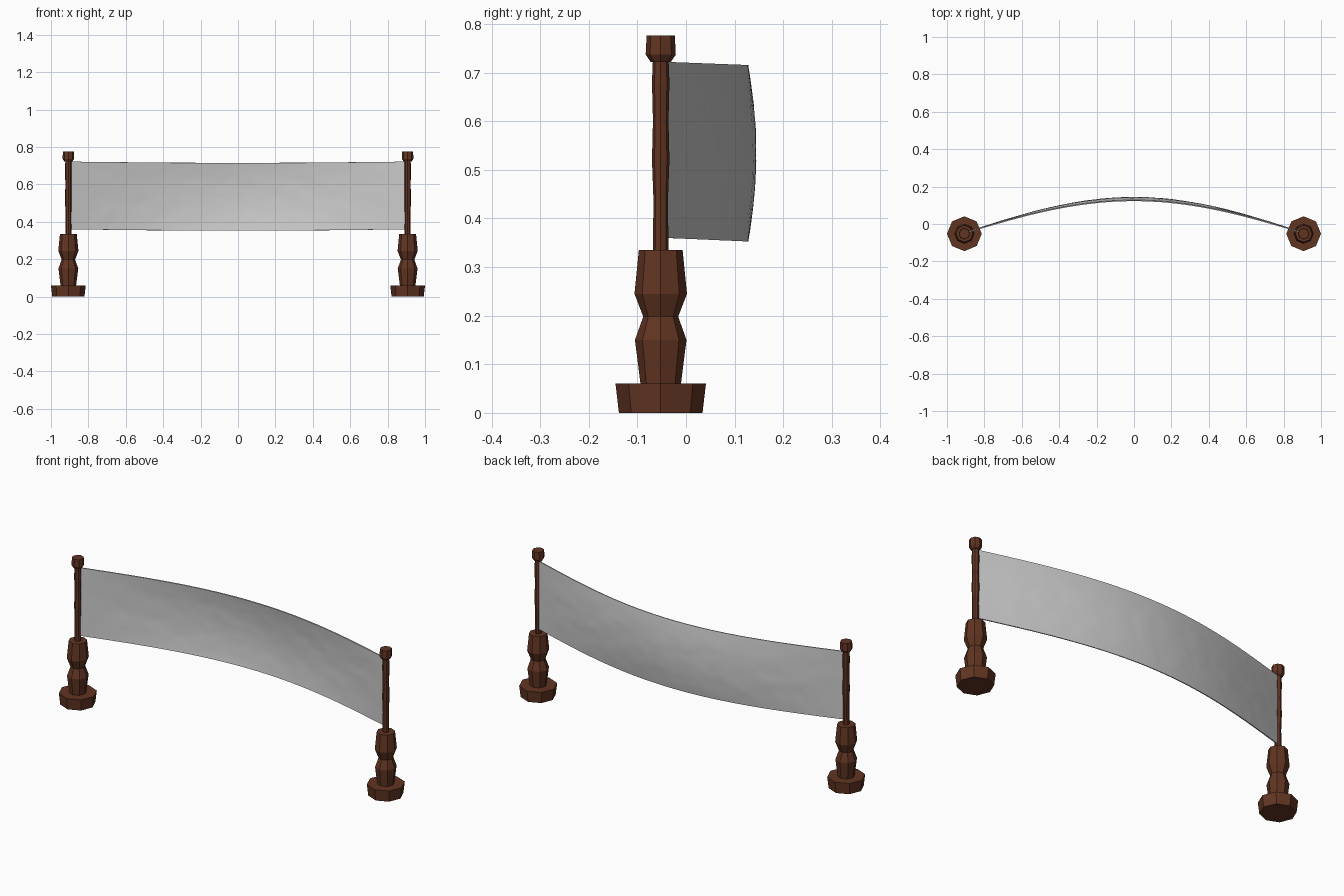
import bpy, bmesh, math
from mathutils import Vector, noise

if "Cube" in bpy.data.objects:
    bpy.data.objects.remove(bpy.data.objects["Cube"])

POST_X, POST_Y, SIDES = 0.907, -0.052, 8

wood = bpy.data.materials.new("dark_wood")
wood.diffuse_color = (0.12, 0.035, 0.016, 1)
wood.use_nodes = True
wood.node_tree.nodes["Principled BSDF"].inputs["Base Color"].default_value = wood.diffuse_color


def make_object(name, bm, mat=None):
    bmesh.ops.recalc_face_normals(bm, faces=bm.faces)
    mesh = bpy.data.meshes.new(name)
    bm.to_mesh(mesh)
    bm.free()
    obj = bpy.data.objects.new(name, mesh)
    bpy.context.collection.objects.link(obj)
    if mat:
        mesh.materials.append(mat)
    return obj


def turned(name, x, profile):
    """Closed eight-sided turning from (radius, height) pairs."""
    bm = bmesh.new()
    rings = []
    for r, z in profile:
        rings.append([bm.verts.new((x + r * math.cos(2 * math.pi * i / SIDES),
                                    POST_Y + r * math.sin(2 * math.pi * i / SIDES), z))
                      for i in range(SIDES)])
    for a, b in zip(rings, rings[1:]):
        for i in range(SIDES):
            j = (i + 1) % SIDES
            bm.faces.new((a[i], a[j], b[j], b[i]))
    bm.faces.new(rings[0])
    bm.faces.new(rings[-1])
    return make_object(name, bm, wood)


# Two turned wooden posts
parts = {
    "foot": [(0.086, 0.0), (0.093, 0.06)],
    "baluster": [(0.041, 0.055), (0.053, 0.15), (0.036, 0.198),
                 (0.054, 0.245), (0.045, 0.335)],
    "pole": [(0.016, 0.33), (0.015, 0.44), (0.018, 0.52), (0.016, 0.6),
             (0.018, 0.68), (0.016, 0.73)],
    "finial": [(0.021, 0.722), (0.031, 0.737), (0.029, 0.776)],
}
for side, sx in (("left", -1), ("right", 1)):
    for part, profile in parts.items():
        turned(f"{side}_{part}", sx * POST_X, profile)

# Billowing cloth banner: bows back between the posts, bulges at mid height
NX, NZ, HALF = 96, 22, 0.895
bm = bmesh.new()
grid = []
for i in range(NX + 1):
    u = 2 * i / NX - 1
    bow = math.cos(math.pi / 2 * u)
    column = []
    for k in range(NZ + 1):
        v = 2 * k / NZ - 1
        x = u * HALF
        z = 0.541 + 0.181 * v - 0.007 * bow
        y = -0.045 + 0.17 * bow + 0.016 * bow * (1 - v * v)
        wrinkle = noise.noise(Vector((x * 9, z * 14, 3.1)))
        wrinkle += 0.5 * noise.noise(Vector((x * 22, z * 30, 7.7)))
        y += 0.0016 * wrinkle * min(1, 4 * bow) * (1 - v ** 4)
        column.append(bm.verts.new((x, y, z)))
    grid.append(column)
for a, b in zip(grid, grid[1:]):
    for k in range(NZ):
        bm.faces.new((a[k], b[k], b[k + 1], a[k + 1]))
banner = make_object("cloth_banner", bm)
thick = banner.modifiers.new("thickness", 'SOLIDIFY')
thick.thickness = 0.006
thick.offset = 0
bpy.context.view_layer.objects.active = banner
banner.select_set(True)
bpy.ops.object.modifier_apply(modifier="thickness")
bpy.ops.object.shade_smooth_by_angle(angle=math.radians(40))
